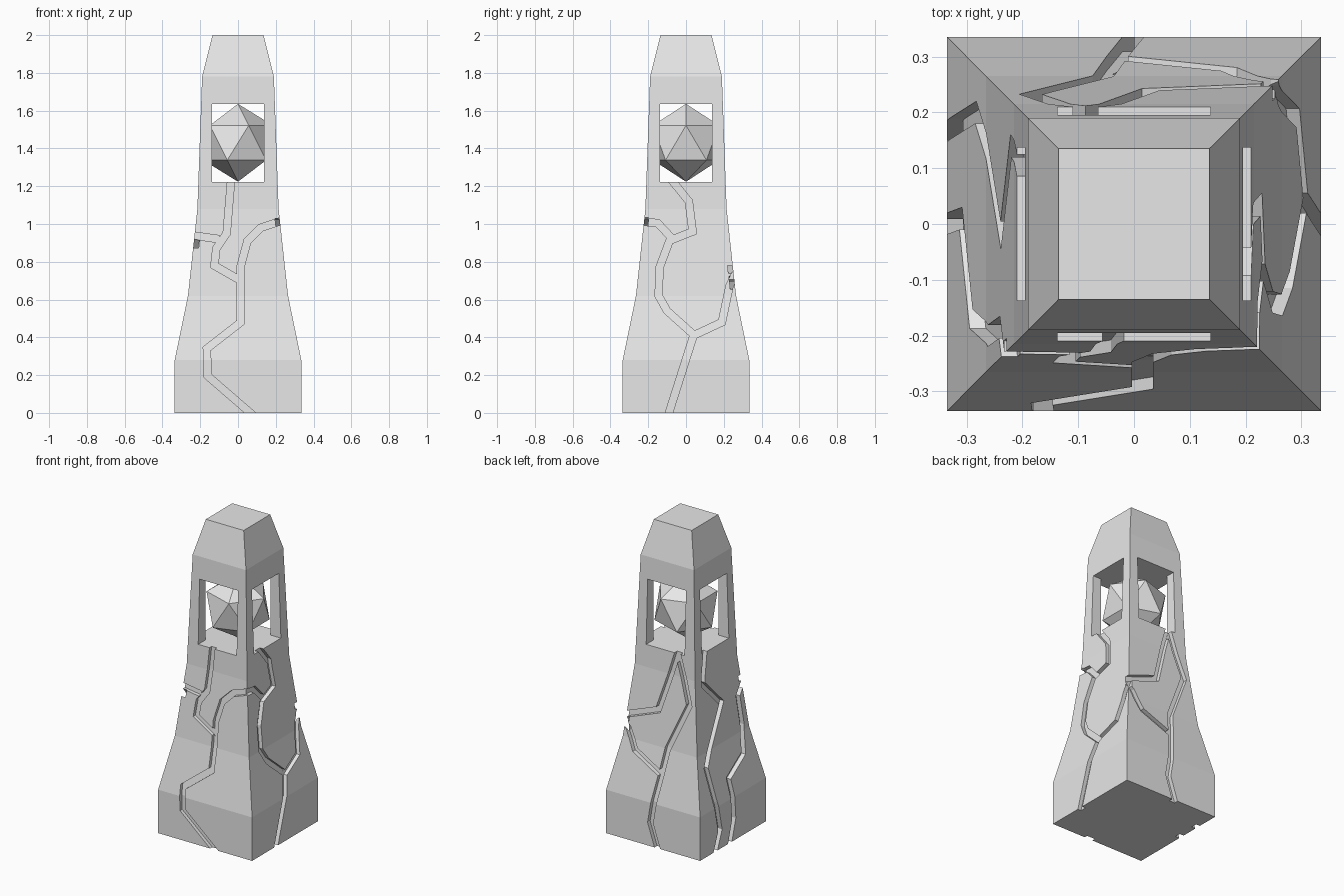
import bpy, bmesh
from mathutils import Vector

cube = bpy.data.objects.get("Cube")
if cube:
    bpy.data.objects.remove(cube, do_unlink=True)

stone = bpy.data.materials.new("grey_stone")
stone.use_nodes = True
GREY = (0.8, 0.8, 0.8, 1)
stone.diffuse_color = GREY
stone.node_tree.nodes["Principled BSDF"].inputs["Base Color"].default_value = GREY

# Height and half width of each level of the square tower
PROFILE = [(0, .335), (.28, .335), (.62, .265), (1.08, .215), (1.78, .19), (2, .135)]


def half(z):
    """Half width of the tower at height z."""
    z = min(max(z, 0), 2)
    for (z0, w0), (z1, w1) in zip(PROFILE, PROFILE[1:]):
        if z <= z1:
            return w0 + (w1 - w0) * (z - z0) / (z1 - z0)
    return PROFILE[-1][1]


def make_object(name, bm):
    bmesh.ops.recalc_face_normals(bm, faces=bm.faces)
    mesh = bpy.data.meshes.new(name)
    bm.to_mesh(mesh)
    bm.free()
    mesh.materials.append(stone)
    obj = bpy.data.objects.new(name, mesh)
    bpy.context.collection.objects.link(obj)
    return obj


def loft(name, rings):
    """Skin a list of four-point rings and cap both ends."""
    bm = bmesh.new()
    loops = [[bm.verts.new(p) for p in ring] for ring in rings]
    for a, b in zip(loops, loops[1:]):
        for i in range(4):
            j = (i + 1) % 4
            bm.faces.new((a[i], a[j], b[j], b[i]))
    bm.faces.new(loops[0])
    bm.faces.new(loops[-1])
    return make_object(name, bm)


def square(w, d, z):
    return [(-w, -d, z), (w, -d, z), (w, d, z), (-w, d, z)]


def cut(target, cutter):
    cutter.hide_render = True
    mod = target.modifiers.new("cut", "BOOLEAN")
    mod.operation = "DIFFERENCE"
    mod.solver = "EXACT"
    mod.object = cutter
    bpy.ops.object.select_all(action="DESELECT")
    bpy.context.view_layer.objects.active = target
    target.select_set(True)
    bpy.ops.object.modifier_apply(modifier=mod.name)
    bpy.data.objects.remove(cutter, do_unlink=True)


# Placement of (along, outward, height) on each side of the tower
SIDES = {
    "front": lambda u, d, z: (u, -d, z),
    "right": lambda u, d, z: (d, u, z),
    "back": lambda u, d, z: (u, d, z),
    "left": lambda u, d, z: (-d, u, z),
}


def crack_cutter(side, path, depth, width=.019):
    """Mitred channel that follows the slope of one side."""
    pts = [Vector(path[0])]
    for a, b in zip(path, path[1:]):
        a, b = Vector(a), Vector(b)
        breaks = [(z - a.y) / (b.y - a.y) for z, w in PROFILE
                  if min(a.y, b.y) + .02 < z < max(a.y, b.y) - .02]
        pts += [a.lerp(b, t) for t in sorted(breaks)] + [b]
    dirs = [(b - a).normalized() for a, b in zip(pts, pts[1:])]
    place = SIDES[side]
    rings = []
    for i, p in enumerate(pts):
        before, after = dirs[max(i - 1, 0)], dirs[min(i, len(dirs) - 1)]
        mid = (before + after).normalized()
        n = Vector((-mid.y, mid.x)) * width / max(mid.dot(after), .6)
        l, r = p + n, p - n
        rings.append([place(l.x, half(l.y) - depth, l.y), place(r.x, half(r.y) - depth, r.y),
                      place(r.x, half(r.y) + .06, r.y), place(l.x, half(l.y) + .06, l.y)])
    return loft("crack_cutter", rings)


# Tower body
tower = loft("tower", [square(w, w, z) for z, w in PROFILE])

# Branching cracks, as (along, height) paths
CRACKS = [
    ("front", [(.1, -.03), (-.16, .195), (-.165, .34), (.015, .48), (.015, .7),
               (-.125, .78), (-.115, .87), (-.06, .95), (-.035, 1.25)]),
    ("front", [(.015, .68), (.015, .78), (.05, .91), (.12, .98), (.27, 1.03)]),
    ("front", [(-.28, .945), (-.1, .92)]),
    ("right", [(-.1, -.03), (.04, .41), (.19, .48), (.23, .67), (.29, .8)]),
    ("right", [(.045, .41), (-.1, .54), (-.145, .62), (-.14, .77), (-.08, .93),
               (-.15, 1.005), (-.27, 1.015)]),
    ("right", [(-.09, 1.25), (.015, 1.12), (.035, .96), (-.08, .915)]),
    ("back", [(-.04, -.03), (.02, .15), (-.03, .45), (-.055, .62), (-.185, .92), (-.08, 1.25)]),
    ("back", [(-.03, .46), (.17, .56), (.23, .68), (.3, .74)]),
    ("back", [(-.09, 1.24), (.03, .84), (.3, .74)]),
    ("left", [(.19, -.03), (.13, .12), (.17, .3), (.2, .53), (.12, .65), (-.02, .86),
              (.14, 1.03), (.1, 1.25)]),
    ("left", [(.04, -.03), (-.01, .14), (.01, .4), (-.17, .49), (-.2, .65),
              (-.185, .84), (-.28, .95)]),
]
for i, (side, path) in enumerate(CRACKS):
    cut(tower, crack_cutter(side, path, .022 + .0007 * i))

# Window openings through both directions
WINDOW, SILL, LINTEL = .137, 1.222, 1.636
for w, d in ((WINDOW, .6), (.6, WINDOW)):
    cut(tower, loft("window_cutter", [square(w, d, SILL), square(w, d, LINTEL)]))

# Faceted crystal floating in the chamber
bm = bmesh.new()
bmesh.ops.create_icosphere(bm, subdivisions=1, radius=.206)
crystal = make_object("crystal", bm)
crystal.location.z = 1.43
